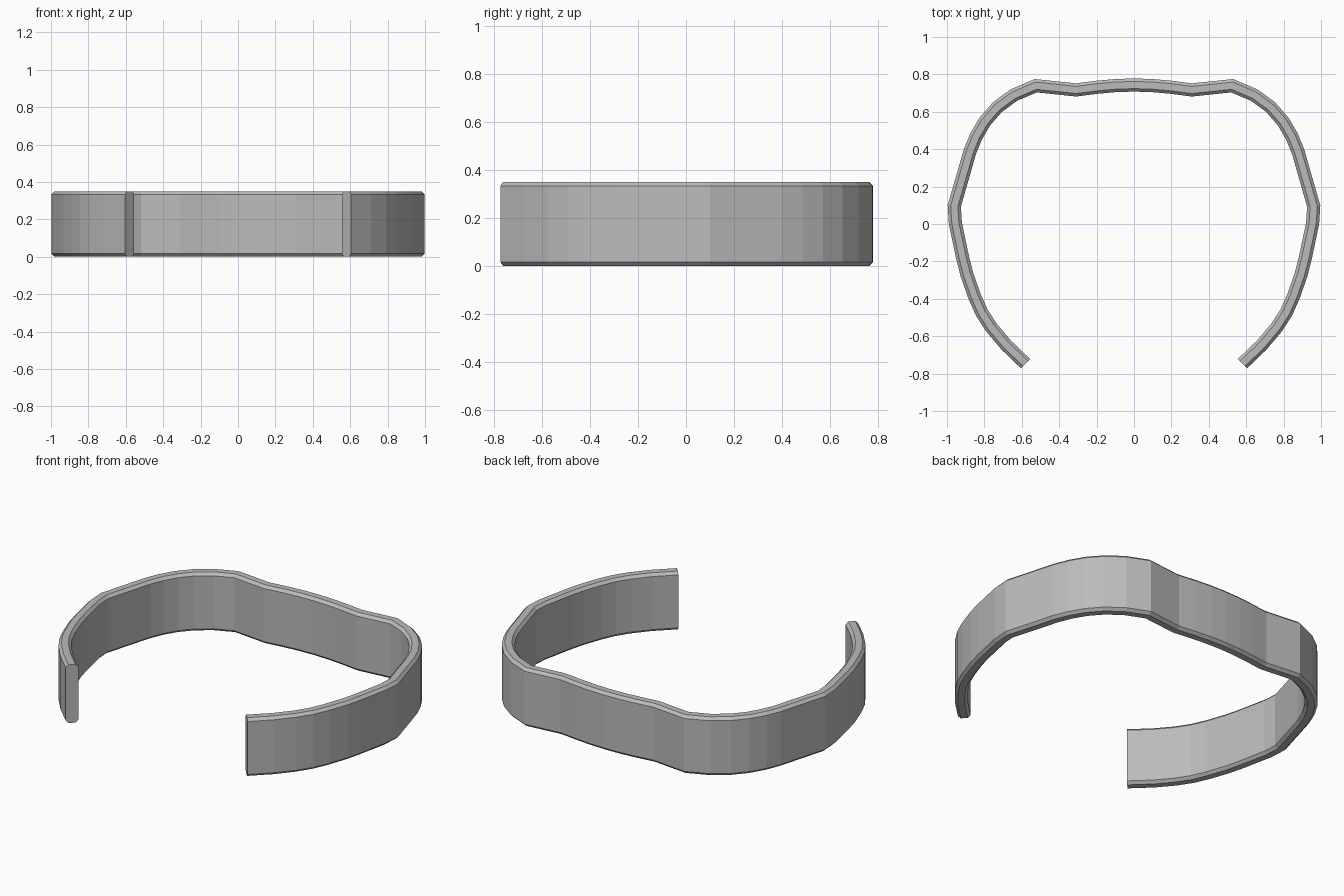
import bpy
import bmesh
from mathutils import Vector

HEIGHT, THICK, CHAMFER = 0.35, 0.07, 0.016

cube = bpy.data.objects.get("Cube")
if cube:
    bpy.data.objects.remove(cube, do_unlink=True)

# Single grey material
grey = bpy.data.materials.new("plain grey")
grey.use_nodes = True
colour = (0.5, 0.5, 0.5, 1)
grey.diffuse_color = colour
grey.node_tree.nodes["Principled BSDF"].inputs["Base Color"].default_value = colour

# Outer outline of the left half, from the back centre to the open front tip
half = [(0, 0.778), (0.1, 0.775), (0.2, 0.766), (0.31, 0.752), (0.53, 0.775),
        (0.66, 0.72), (0.755, 0.65), (0.825, 0.57), (0.875, 0.485), (0.91, 0.4),
        (0.996, 0.1), (0.99, 0), (0.95, -0.19), (0.927, -0.28), (0.885, -0.4),
        (0.845, -0.49), (0.79, -0.575), (0.71, -0.67), (0.604, -0.772)]
path = [Vector((-x, y)) for x, y in reversed(half[1:])] + [Vector(p) for p in half]


def inward_miters(points):
    """Inward offset direction at each point, lengthened at the corners."""
    normals = []
    for a, b in zip(points, points[1:]):
        d = (b - a).normalized()
        normals.append(Vector((d.y, -d.x)))
    result = []
    for n0, n1 in zip(normals[:1] + normals, normals + normals[-1:]):
        m = (n0 + n1).normalized()
        result.append(m / m.dot(n0))
    return result


# Chamfered rectangular section: (depth inward, height)
c, t, h = CHAMFER, THICK, HEIGHT
section = [(0, c), (c, 0), (t - c, 0), (t, c),
           (t, h - c), (t - c, h), (c, h), (0, h - c)]

# Sweep the section along the outline to form the open cuff
bm = bmesh.new()
rings = []
for p, m in zip(path, inward_miters(path)):
    rings.append([bm.verts.new((*(p + m * d), z)) for d, z in section])
for r0, r1 in zip(rings, rings[1:]):
    for i in range(len(section)):
        j = (i + 1) % len(section)
        bm.faces.new((r0[i], r0[j], r1[j], r1[i]))
bm.faces.new(rings[0])
bm.faces.new(rings[-1])
bmesh.ops.recalc_face_normals(bm, faces=bm.faces)

mesh = bpy.data.meshes.new("open_cuff_band")
bm.to_mesh(mesh)
bm.free()
mesh.materials.append(grey)
band = bpy.data.objects.new("open_cuff_band", mesh)
bpy.context.collection.objects.link(band)
